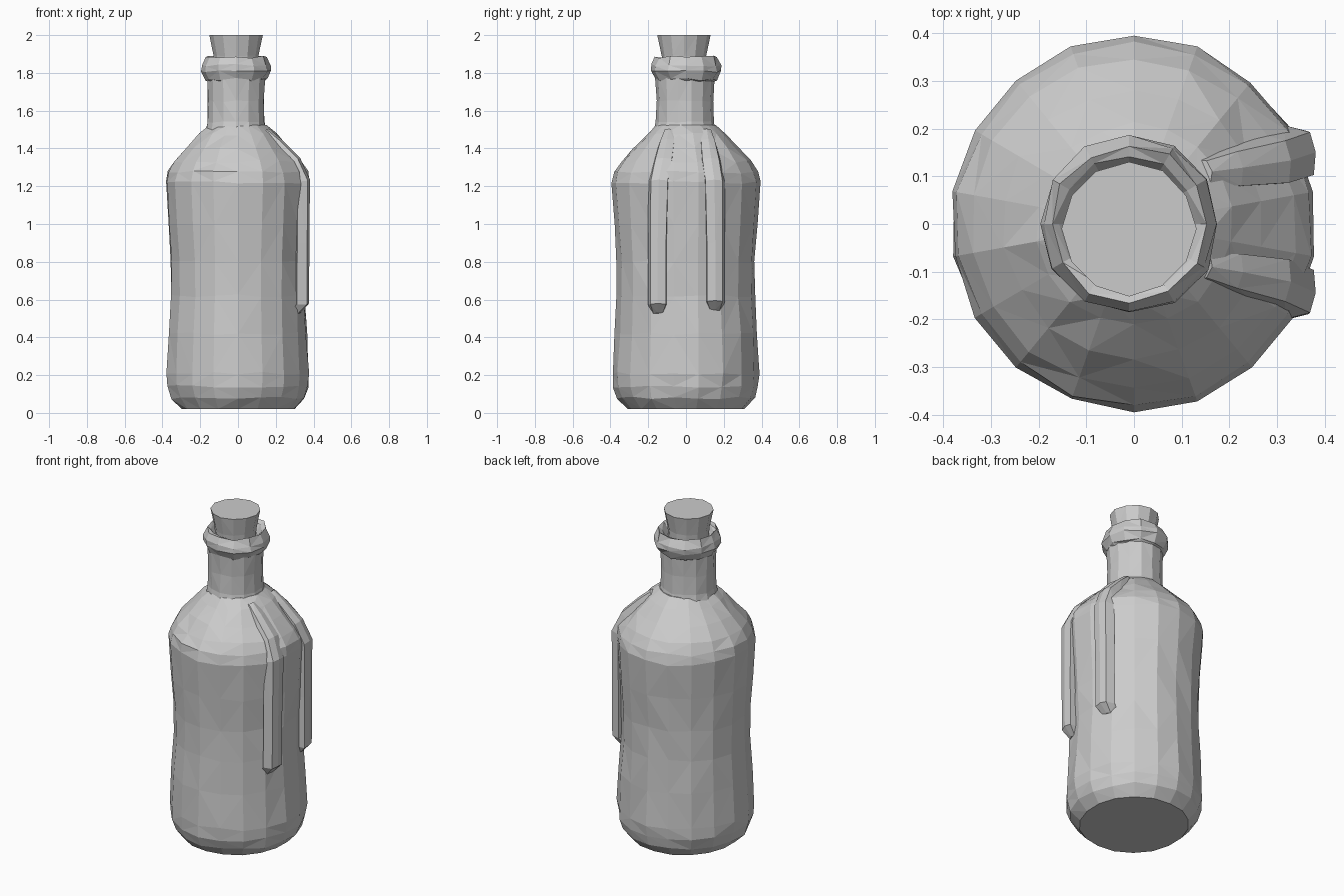
import bpy, bmesh, math, random

if "Cube" in bpy.data.objects:
    bpy.data.objects.remove(bpy.data.objects["Cube"])

random.seed(4)


def finish(bm, name):
    bmesh.ops.recalc_face_normals(bm, faces=bm.faces)
    mesh = bpy.data.meshes.new(name)
    bm.to_mesh(mesh)
    bm.free()
    obj = bpy.data.objects.new(name, mesh)
    bpy.context.collection.objects.link(obj)
    return obj


def loft(name, rings):
    """Join closed rings of points and cap both ends."""
    bm = bmesh.new()
    loops = [[bm.verts.new(p) for p in ring] for ring in rings]
    n = len(loops[0])
    for a, b in zip(loops, loops[1:]):
        for i in range(n):
            j = (i + 1) % n
            bm.faces.new((a[i], a[j], b[j], b[i]))
    caps = [bm.faces.new(loops[0]), bm.faces.new(loops[-1])]
    sides = [f for f in bm.faces if f not in caps]
    bmesh.ops.triangulate(bm, faces=sides)
    return finish(bm, name)


def lathe(name, profile, sides, jitter, cx=0.0, cy=0.0, stretch=1.0):
    """Hand-cut turned shape: small random facets, flat end rings."""
    rings = []
    for k, (r, z) in enumerate(profile):
        end = k in (0, len(profile) - 1)
        ring = []
        for i in range(sides):
            a = 2 * math.pi * i / sides - math.pi / 2
            rr = r + random.uniform(-jitter, jitter)
            dz = 0 if end else random.uniform(-jitter, jitter) * 1.5
            ring.append((cx + rr * math.cos(a), cy + rr * stretch * math.sin(a), z + dz))
        rings.append(ring)
    return loft(name, rings)


# Glass body with waisted sides and rounded shoulder
lathe("bottle_body", [
    (0.305, 0.02), (0.355, 0.08), (0.375, 0.14), (0.38, 0.21), (0.368, 0.42),
    (0.356, 0.62), (0.358, 0.80), (0.37, 1.0), (0.384, 1.22), (0.373, 1.275),
    (0.34, 1.33), (0.275, 1.40), (0.205, 1.475), (0.15, 1.525)],
    18, 0.005, stretch=1.02)

# Neck
lathe("neck", [(0.165, 1.49), (0.155, 1.54), (0.152, 1.65), (0.157, 1.78)],
      14, 0.003, -0.01, -0.005)

# Lip ring, dished around the cork
lathe("lip_ring", [
    (0.15, 1.755), (0.165, 1.765), (0.187, 1.81), (0.183, 1.84),
    (0.165, 1.885), (0.145, 1.875), (0.12, 1.83)],
    12, 0.005, -0.01, 0)

# Tapered cork
lathe("cork", [(0.11, 1.80), (0.118, 1.89), (0.14, 2.0)], 12, 0.002, -0.01, -0.01)


# Two drips running over the shoulder and down the right side
def drip(name, side, y_low, y_top, tip):
    path = [(0.325, tip, 0.03), (0.372, tip + 0.05, 0.052), (0.374, 0.9, 0.052),
            (0.377, 1.23, 0.056), (0.325, 1.345, 0.055), (0.225, 1.445, 0.045),
            (0.16, 1.50, 0.03)]
    rings = []
    for x, z, w in path:
        t = max(0, (z - 1.2) / 0.3)
        y = y_low + (y_top - y_low) * t
        drop = 0.06 * t
        rings.append([(x - 0.09, side * (y - w), z - drop),
                      (x, side * (y - w * 0.85), z),
                      (x + 0.004, side * y, z + 0.005),
                      (x - 0.008, side * (y + w * 0.75), z),
                      (x - 0.06, side * (y + w), z - drop)])
    loft(name, rings)


drip("front_drip", -1, 0.15, 0.09, 0.525)
drip("back_drip", 1, 0.155, 0.11, 0.54)
